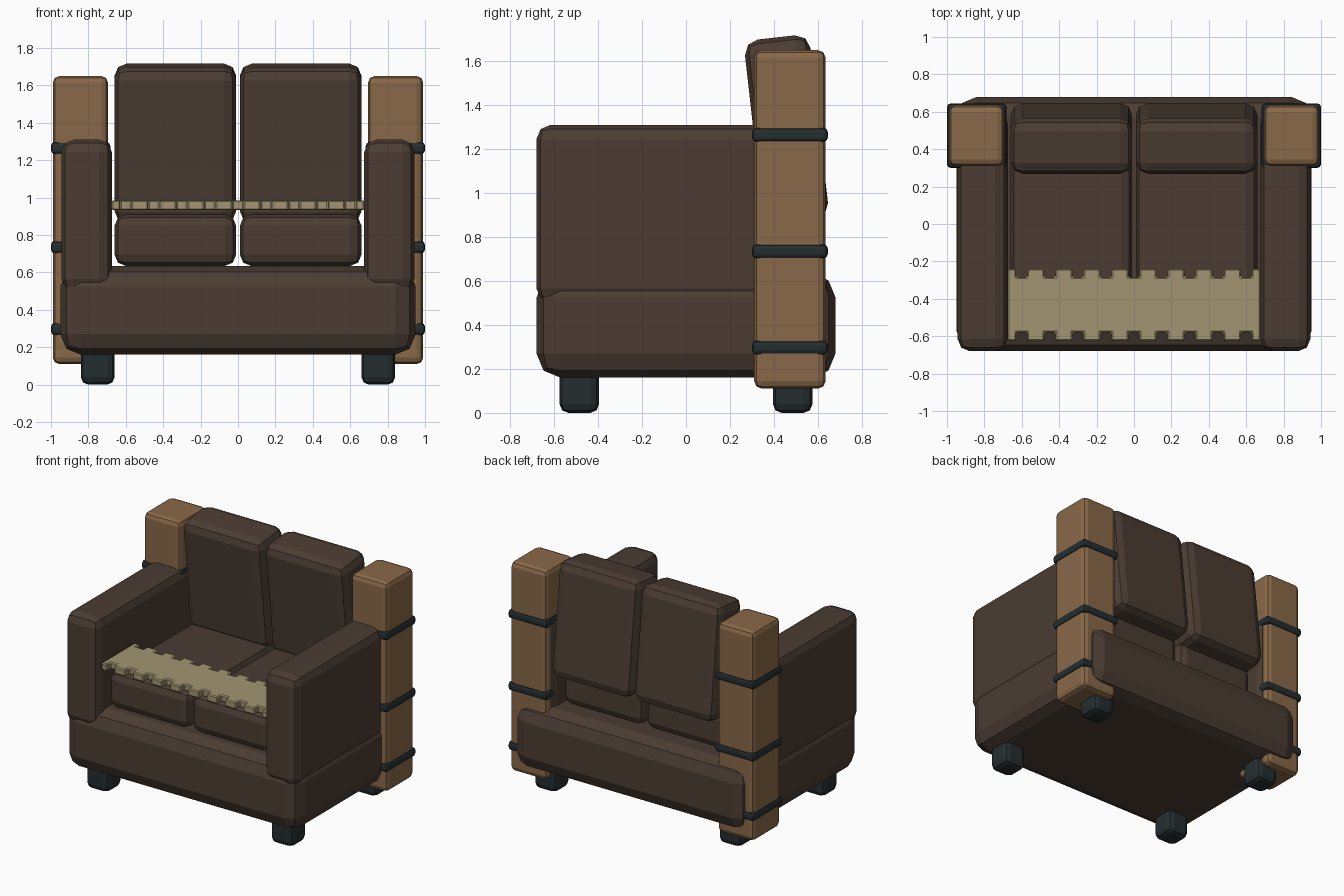
import bpy, bmesh, math
from mathutils import Matrix, Vector

if "Cube" in bpy.data.objects:
    bpy.data.objects.remove(bpy.data.objects["Cube"])


def mat(name, rgb):
    m = bpy.data.materials.new(name)
    m.diffuse_color = (*rgb, 1)
    m.use_nodes = True
    m.node_tree.nodes["Principled BSDF"].inputs["Base Color"].default_value = m.diffuse_color
    return m


LEATHER = mat("brown_leather", (0.07, 0.046, 0.033))
WOOD = mat("wood", (0.25, 0.14, 0.065))
DARK = mat("dark_metal", (0.018, 0.027, 0.03))
CLOTH = mat("woven_cloth", (0.36, 0.30, 0.165))


def finish(name, bm, material, bevel, segments):
    me = bpy.data.meshes.new(name)
    bmesh.ops.recalc_face_normals(bm, faces=bm.faces[:])
    bm.to_mesh(me)
    bm.free()
    me.materials.append(material)
    ob = bpy.data.objects.new(name, me)
    bpy.context.collection.objects.link(ob)
    mod = ob.modifiers.new("rounded_edges", "BEVEL")
    mod.width = bevel
    mod.segments = segments
    return ob


def box(name, xs, ys, zs, material, bevel, tilt=0.0):
    """Soft-edged box between the given limits, tilted about x."""
    lo, hi = Vector((xs[0], ys[0], zs[0])), Vector((xs[1], ys[1], zs[1]))
    bm = bmesh.new()
    bmesh.ops.create_cube(bm, size=1)
    bmesh.ops.scale(bm, vec=hi - lo, verts=bm.verts)
    ob = finish(name, bm, material, bevel, 2)
    ob.location = (lo + hi) / 2
    ob.rotation_euler.x = tilt
    return ob


# wide base
box("base", (-0.95, 0.95), (-0.68, 0.68), (0.16, 0.635), LEATHER, 0.11)

for side, s in (("left", -1), ("right", 1)):
    def span(a, b):
        return sorted((s * a, s * b))

    # armrest
    box(f"{side}_arm", span(0.675, 0.943), (-0.68, 0.60), (0.50, 1.31), LEATHER, 0.065)
    # seat and back cushions
    box(f"{side}_seat_cushion", span(0.01, 0.66), (-0.57, 0.50), (0.635, 0.91), LEATHER, 0.06)
    box(f"{side}_back_cushion", span(0.01, 0.66), (0.307, 0.607), (0.87, 1.71),
        LEATHER, 0.065, math.radians(6.4))
    # wooden post with straps
    box(f"{side}_post", span(0.695, 0.99), (0.31, 0.635), (0.11, 1.65), WOOD, 0.035)
    for i, z in enumerate((0.297, 0.735, 1.265)):
        box(f"{side}_post_strap_{i + 1}", span(0.683, 1.0), (0.30, 0.645),
            (z - 0.032, z + 0.032), DARK, 0.02)
    # feet
    for end, y in (("front", -0.485), ("back", 0.485)):
        box(f"{side}_{end}_foot", span(0.66, 0.84), (y - 0.09, y + 0.09), (0, 0.22), DARK, 0.04)

# woven strip across the seat, notched along both long edges
HALF, FRONT, BACK, DEPTH = 0.675, -0.625, -0.24, 0.045


def notched_edge(y, inward):
    pts = [(-HALF, y)]
    for k in range(-4, 5):
        a, b = k * 0.15 - 0.03, k * 0.15 + 0.03
        pts += [(a, y), (a, y + inward), (b, y + inward), (b, y)]
    return pts + [(HALF, y)]


outline = notched_edge(FRONT, DEPTH) + notched_edge(BACK, -DEPTH)[::-1]
bm = bmesh.new()
face = bm.faces.new([bm.verts.new((x, y, 0.933)) for x, y in outline])
ext = bmesh.ops.extrude_face_region(bm, geom=[face])
top = [v for v in ext["geom"] if isinstance(v, bmesh.types.BMVert)]
bmesh.ops.translate(bm, verts=top, vec=(0, 0, 0.052))
finish("seat_throw", bm, CLOTH, 0.007, 1)
